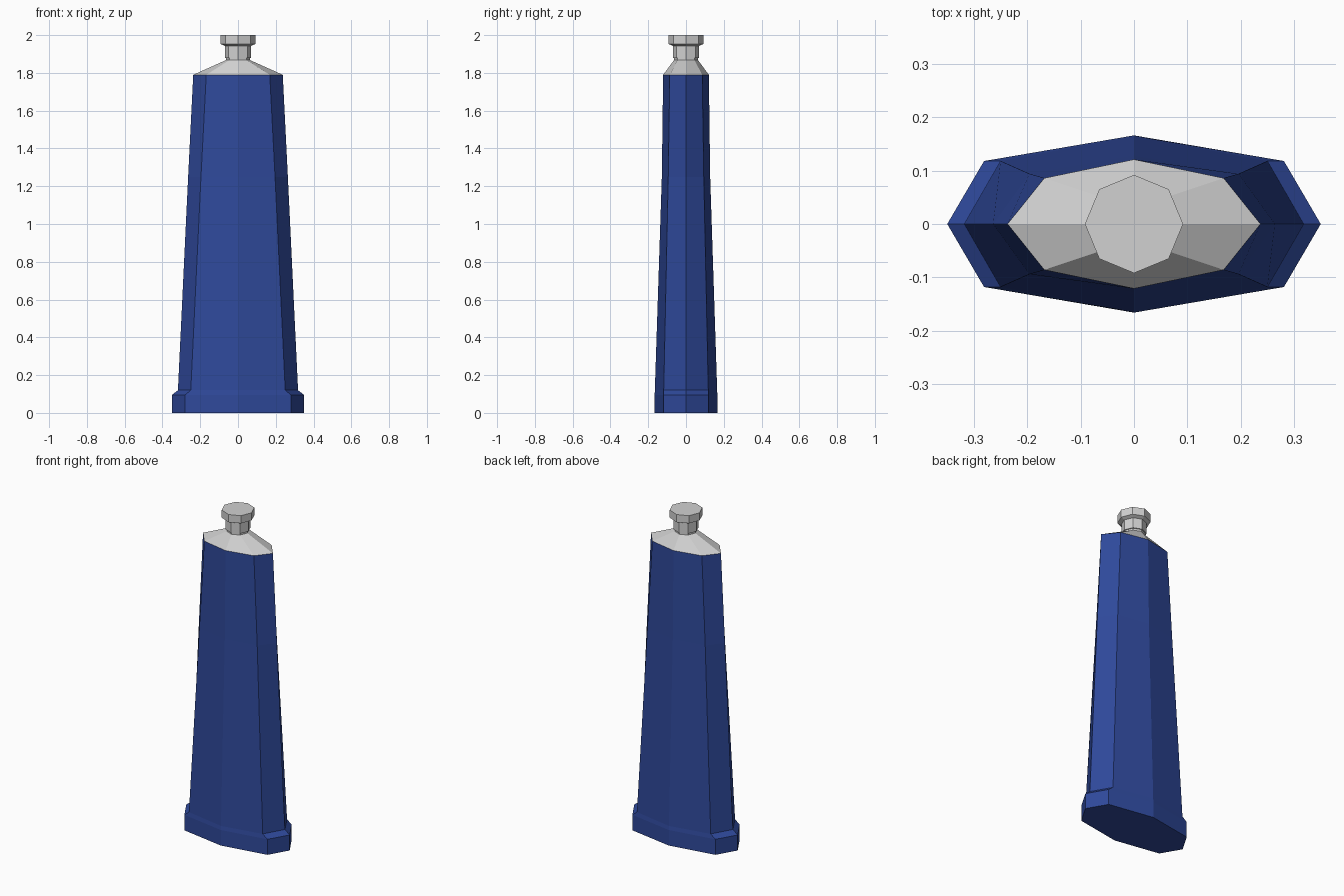
import bpy, bmesh

if "Cube" in bpy.data.objects:
    bpy.data.objects.remove(bpy.data.objects["Cube"])

def material(name, rgb):
    m = bpy.data.materials.new(name)
    m.diffuse_color = (*rgb, 1)
    m.use_nodes = True
    m.node_tree.nodes["Principled BSDF"].inputs["Base Color"].default_value = m.diffuse_color
    return m

blue = material("tube blue", (0.028, 0.066, 0.325))
silver = material("silver", (0.64, 0.64, 0.64))

def ring(z, a, b, c, d):
    """Eight-sided section: a = side tip, (b, c) = corner, d = front/back tip."""
    return [(a, 0, z), (b, c, z), (0, d, z), (-b, c, z),
            (-a, 0, z), (-b, -c, z), (0, -d, z), (b, -c, z)]

def octagon(z, r):
    k = r * 0.7071
    return ring(z, r, k, k, r)

def loft(name, rings, mat):
    """Skin between consecutive rings, closed at both ends."""
    bm = bmesh.new()
    loops = [[bm.verts.new(p) for p in r] for r in rings]
    for lo, hi in zip(loops, loops[1:]):
        for i in range(8):
            j = (i + 1) % 8
            bm.faces.new((lo[i], lo[j], hi[j], hi[i]))
    bm.faces.new(loops[0][::-1])
    bm.faces.new(loops[-1])
    bmesh.ops.recalc_face_normals(bm, faces=bm.faces)
    me = bpy.data.meshes.new(name)
    bm.to_mesh(me)
    bm.free()
    me.materials.append(mat)
    ob = bpy.data.objects.new(name, me)
    bpy.context.collection.objects.link(ob)
    return ob

# Flattened tube with the wider crimped end at the bottom
shoulder_base = ring(1.79, 0.237, 0.168, 0.086, 0.121)
loft("tube_body", [
    ring(0.00, 0.35, 0.281, 0.118, 0.166),
    ring(0.095, 0.35, 0.281, 0.118, 0.166),
    ring(0.12, 0.318, 0.25, 0.118, 0.165),
    ring(1.25, 0.264, 0.196, 0.094, 0.128),
    shoulder_base], blue)

# Sloped shoulder rising to a short neck
loft("shoulder", [shoulder_base, octagon(1.868, 0.063), octagon(1.885, 0.063)], silver)

# Stepped screw cap
loft("cap", [octagon(1.88, 0.07), octagon(1.943, 0.07),
             octagon(1.953, 0.092), octagon(2.0, 0.092)], silver)
